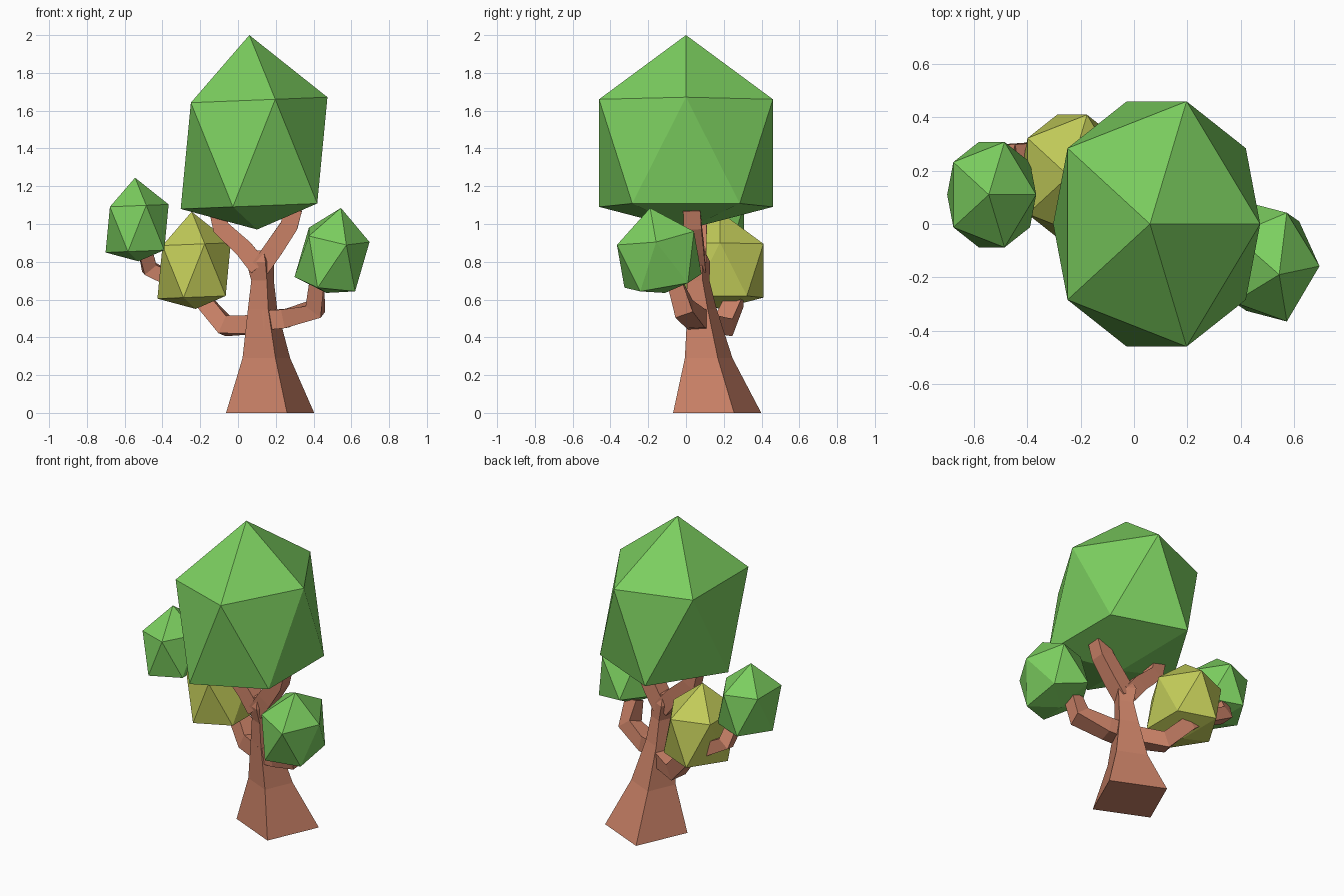
import bpy
from math import cos, sin, pi, radians
from mathutils import Vector, Matrix

if "Cube" in bpy.data.objects:
    bpy.data.objects.remove(bpy.data.objects["Cube"])


def material(name, rgb):
    m = bpy.data.materials.new(name)
    m.diffuse_color = (*rgb, 1)
    m.use_nodes = True
    m.node_tree.nodes["Principled BSDF"].inputs["Base Color"].default_value = m.diffuse_color
    return m


BARK = material("bark", (0.60, 0.225, 0.138))
GREEN = material("green_leaf", (0.20, 0.62, 0.115))
YELLOW = material("yellow_leaf", (0.54, 0.60, 0.10))


def add_mesh(name, verts, faces, mat):
    me = bpy.data.meshes.new(name)
    me.from_pydata([tuple(v) for v in verts], [], faces)
    me.materials.append(mat)
    ob = bpy.data.objects.new(name, me)
    bpy.context.collection.objects.link(ob)
    return ob


def loft(name, rings, mat):
    """Skin a list of equal-length rings and cap both ends."""
    n = len(rings[0])
    verts = [v for r in rings for v in r]
    faces = [(k * n + i, k * n + (i + 1) % n, (k + 1) * n + (i + 1) % n, (k + 1) * n + i)
             for k in range(len(rings) - 1) for i in range(n)]
    faces.append(tuple(range(n))[::-1])
    faces.append(tuple((len(rings) - 1) * n + i for i in range(n)))
    return add_mesh(name, verts, faces, mat)


def limb(name, path):
    """Four-sided branch along (x, y, z, half_width) points."""
    pts = [Vector(p[:3]) for p in path]
    rings = []
    for i, p in enumerate(pts):
        a = (p - pts[i - 1]).normalized() if i else Vector()
        b = (pts[i + 1] - p).normalized() if i < len(pts) - 1 else Vector()
        t = (a + b).normalized()
        u = Vector((0, 1, 0)).cross(t).normalized()
        v = t.cross(u)
        h = path[i][3]
        rings.append([p + h * (su * u + sv * v)
                      for su, sv in ((1, 1), (-1, 1), (-1, -1), (1, -1))])
    return loft(name, rings, BARK)


def foliage(name, apex, size, mat, tilt_x=0, tilt_y=-2.3):
    """Stretched icosahedron hanging below its apex."""
    def ring(start, z):
        return [Vector((0.40 * cos(start + i * 2 * pi / 5),
                        0.484 * sin(start + i * 2 * pi / 5), z)) for i in range(5)]
    verts = [Vector((0, 0, 0))] + ring(0, -0.345) + ring(pi / 5, -0.905) + [Vector((0, 0, -1.03))]
    faces = []
    for i in range(5):
        j = (i + 1) % 5
        faces += [(0, 1 + i, 1 + j), (1 + i, 6 + i, 1 + j),
                  (1 + j, 6 + i, 6 + j), (11, 6 + j, 6 + i)]
    rot = Matrix.Rotation(radians(tilt_x), 3, 'X') @ Matrix.Rotation(radians(tilt_y), 3, 'Y')
    return add_mesh(name, [rot @ v * size + Vector(apex) for v in verts], faces, mat)


# Trunk: turned square sections (x, y, z, corner radius)
sections = [(0.17, 0.165, 0, 0.25), (0.15, 0.12, 0.29, 0.135), (0.13, 0.085, 0.55, 0.083),
            (0.13, 0.065, 0.70, 0.064), (0.117, 0.055, 0.80, 0.078), (0.117, 0.05, 0.86, 0.05)]
loft("trunk", [[Vector((x + r * cos(radians(21) + i * pi / 2),
                        y + r * sin(radians(21) + i * pi / 2), z)) for i in range(4)]
               for x, y, z, r in sections], BARK)

# Upper fork
limb("fork_right", [(0.12, 0.055, 0.77, 0.05), (0.19, 0.045, 0.87, 0.05),
                    (0.27, 0.035, 0.99, 0.047), (0.295, 0.03, 1.08, 0.045)])
limb("fork_left", [(0.11, 0.055, 0.77, 0.05), (0.03, 0.06, 0.87, 0.048),
                   (-0.09, 0.065, 0.98, 0.045), (-0.11, 0.065, 1.07, 0.042)])

# Side branches
limb("branch_right", [(0.14, 0.07, 0.49, 0.052), (0.25, 0.05, 0.50, 0.05),
                      (0.41, -0.01, 0.55, 0.05), (0.415, -0.06, 0.69, 0.04)])
limb("branch_left", [(0.13, 0.10, 0.47, 0.05), (-0.065, 0.20, 0.46, 0.05),
                     (-0.19, 0.26, 0.60, 0.045), (-0.32, 0.27, 0.69, 0.04),
                     (-0.47, 0.26, 0.765, 0.04), (-0.495, 0.20, 0.88, 0.036)])

# Foliage clumps
foliage("crown_foliage", (0.06, 0, 2.0), 1.0, GREEN)
foliage("yellow_foliage", (-0.245, 0.18, 1.065), 0.5, YELLOW)
foliage("left_foliage", (-0.545, 0.11, 1.245), 0.43, GREEN)
foliage("right_foliage", (0.545, -0.19, 1.085), 0.45, GREEN, 10, 9.7)
